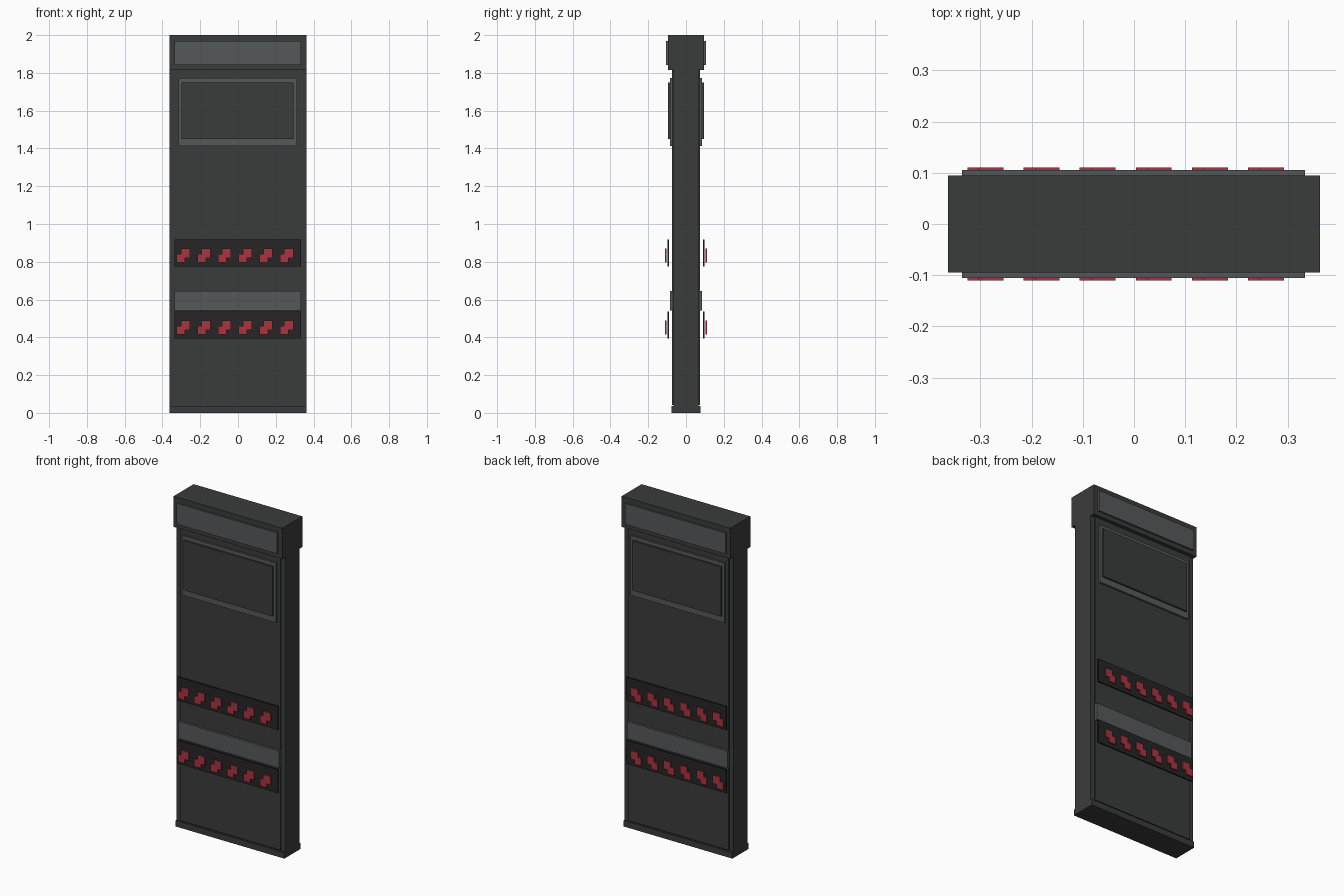
import bpy, bmesh

if "Cube" in bpy.data.objects:
    bpy.data.objects.remove(bpy.data.objects["Cube"])


def material(name, rgb):
    m = bpy.data.materials.new(name)
    m.diffuse_color = (*rgb, 1)
    m.use_nodes = True
    m.node_tree.nodes["Principled BSDF"].inputs["Base Color"].default_value = m.diffuse_color
    return m


DARK = material("dark_casing", (0.042, 0.045, 0.043))
GREY = material("grey_panel", (0.09, 0.098, 0.1))
BLACK = material("black_strip", (0.02, 0.018, 0.018))
RED = material("red_light", (0.38, 0.035, 0.055))


def prism(name, outlines, y0, y1, mat, both=False):
    """Extrude x-z outlines from y0 to y1, optionally mirrored to the back."""
    bm = bmesh.new()
    for pts in outlines:
        face = bm.faces.new([bm.verts.new((x, y0, z)) for x, z in pts])
        out = bmesh.ops.extrude_face_region(bm, geom=[face])
        for v in out["geom"]:
            if isinstance(v, bmesh.types.BMVert):
                v.co.y = y1
    bmesh.ops.recalc_face_normals(bm, faces=bm.faces)
    me = bpy.data.meshes.new(name)
    bm.to_mesh(me)
    bm.free()
    me.materials.append(mat)
    ob = bpy.data.objects.new(name, me)
    bpy.context.collection.objects.link(ob)
    if both:
        mod = ob.modifiers.new("front_to_back", "MIRROR")
        mod.use_axis = (False, True, False)
        mod.use_mirror_merge = False
    return ob


def rect(x0, x1, z0, z1):
    return [(x0, z0), (x1, z0), (x1, z1), (x0, z1)]


# Casing: core slab, foot plinth and overhanging header
prism("core_slab", [rect(-0.363, 0.363, 0.035, 1.815)], -0.066, 0.066, DARK)
prism("foot_plinth", [rect(-0.363, 0.363, 0, 0.036)], -0.076, 0.076, DARK)
prism("header_box", [rect(-0.363, 0.363, 1.815, 2)], -0.095, 0.095, DARK)

# Face panels on front and back
L, R = -0.336, 0.334
prism("face_panel", [rect(L, R, 0.042, 1.815)], -0.073, -0.066, DARK, True)
prism("header_panel", [rect(L, R, 1.842, 1.968)], -0.105, -0.094, GREY, True)
prism("middle_panel", [rect(L, R, 0.542, 0.645)], -0.086, -0.072, GREY, True)

# Screen with its surround
prism("screen_frame", [rect(-0.315, 0.312, 1.412, 1.772)], -0.084, -0.072, GREY, True)
prism("screen", [rect(-0.298, 0.295, 1.45, 1.75)], -0.094, -0.083, DARK, True)

# Stand-off light strips, each with six stepped red lights
STEP = [(0, 0), (0.045, 0), (0.045, 0.024), (0.07, 0.024),
        (0.07, 0.074), (0.022, 0.074), (0.022, 0.045), (0, 0.045)]
for label, z in (("lower", 0.395), ("upper", 0.776)):
    prism(label + "_light_strip", [rect(L, R, z, z + 0.142)],
          -0.097, -0.09, BLACK, True)
    lights = [[(-0.325 + i * 0.1095 + x, z + 0.02 + h) for x, h in STEP]
              for i in range(6)]
    prism(label + "_red_lights", lights, -0.11, -0.103, RED, True)
